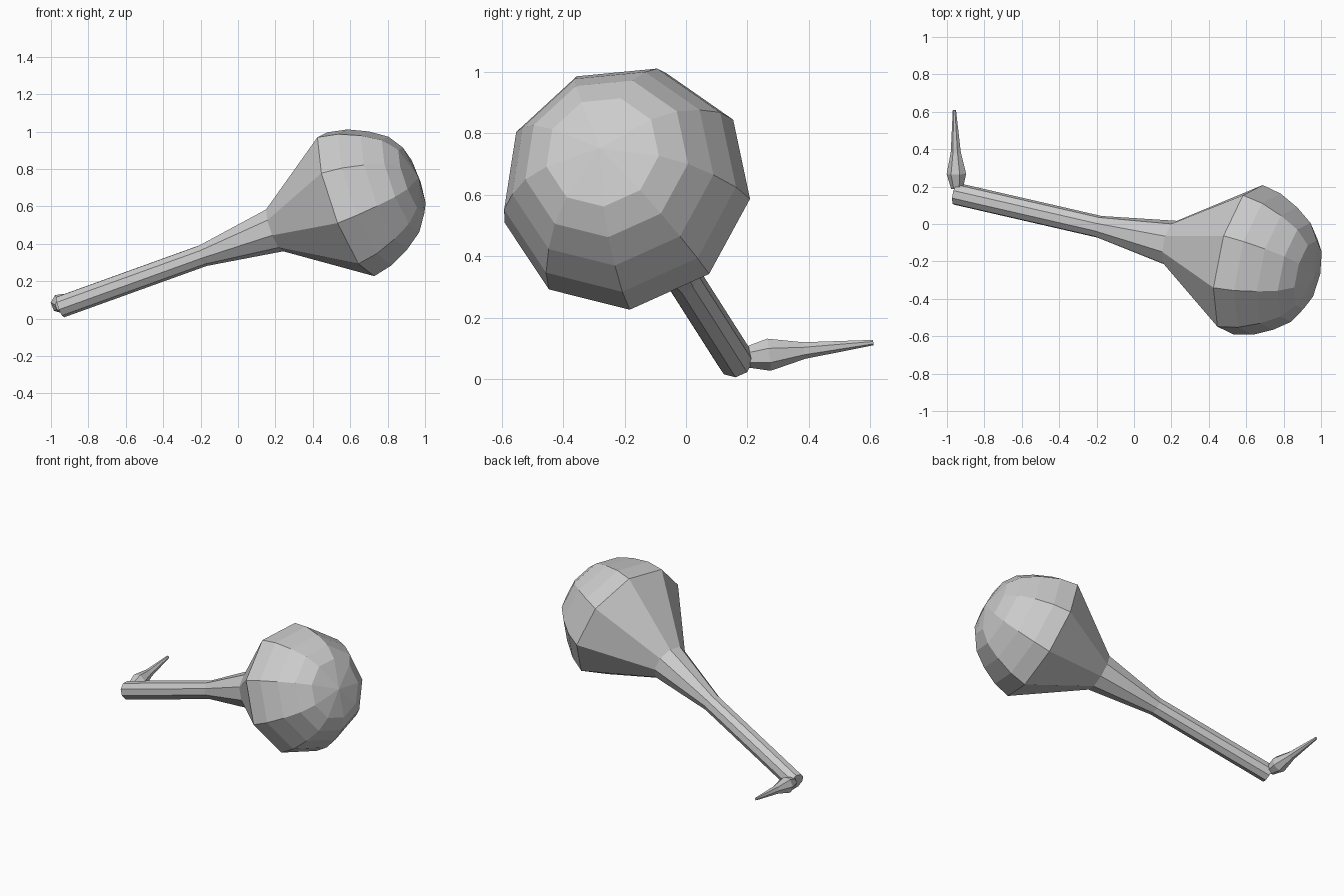
import bpy, bmesh, math
from mathutils import Vector

if "Cube" in bpy.data.objects:
    bpy.data.objects.remove(bpy.data.objects["Cube"])


def spin(name, start, end, ref, sides, profile):
    """Flat-shaded lathe: profile holds (distance, radius) along start -> end."""
    start = Vector(start)
    axis = (Vector(end) - start).normalized()
    u = Vector(ref)
    u = (u - axis * u.dot(axis)).normalized()
    v = axis.cross(u)
    bm = bmesh.new()
    rings = []
    for t, r in profile:
        c = start + axis * t
        if r == 0:
            rings.append([bm.verts.new(c)] * sides)
            continue
        ring = []
        for i in range(sides):
            a = math.tau * i / sides
            ring.append(bm.verts.new(c + (u * math.cos(a) + v * math.sin(a)) * r))
        rings.append(ring)
    for lo, hi in zip(rings, rings[1:]):
        for i in range(sides):
            j = (i + 1) % sides
            quad = [lo[i], lo[j], hi[j], hi[i]]
            bm.faces.new(list(dict.fromkeys(quad)))
    for ring in (rings[0], rings[-1]):
        if ring[0] is not ring[1]:
            bm.faces.new(ring)
    bmesh.ops.recalc_face_normals(bm, faces=bm.faces)
    mesh = bpy.data.meshes.new(name)
    bm.to_mesh(mesh)
    bm.free()
    obj = bpy.data.objects.new(name, mesh)
    bpy.context.collection.objects.link(obj)
    return obj


# Long handle flaring into a nine-sided domed head
spin("club_body", (-0.95, 0.16, 0.063), (0.965, -0.28, 0.753),
     (-0.372, -0.36, 0.856), 9,
     [(0, 0.06), (0.829, 0.06), (1.249, 0.125), (1.67, 0.415), (1.78, 0.392),
      (1.89, 0.34), (1.985, 0.275), (2.045, 0.19), (2.083, 0)])

# Small tapered spike at the end of the handle
spin("tail_spike", (-0.945, 0.19, 0.072), (-0.96, 0.61, 0.12),
     (0.3, 0, 1), 7,
     [(0, 0.033), (0.08, 0.054), (0.195, 0.028), (0.422, 0.009)])
